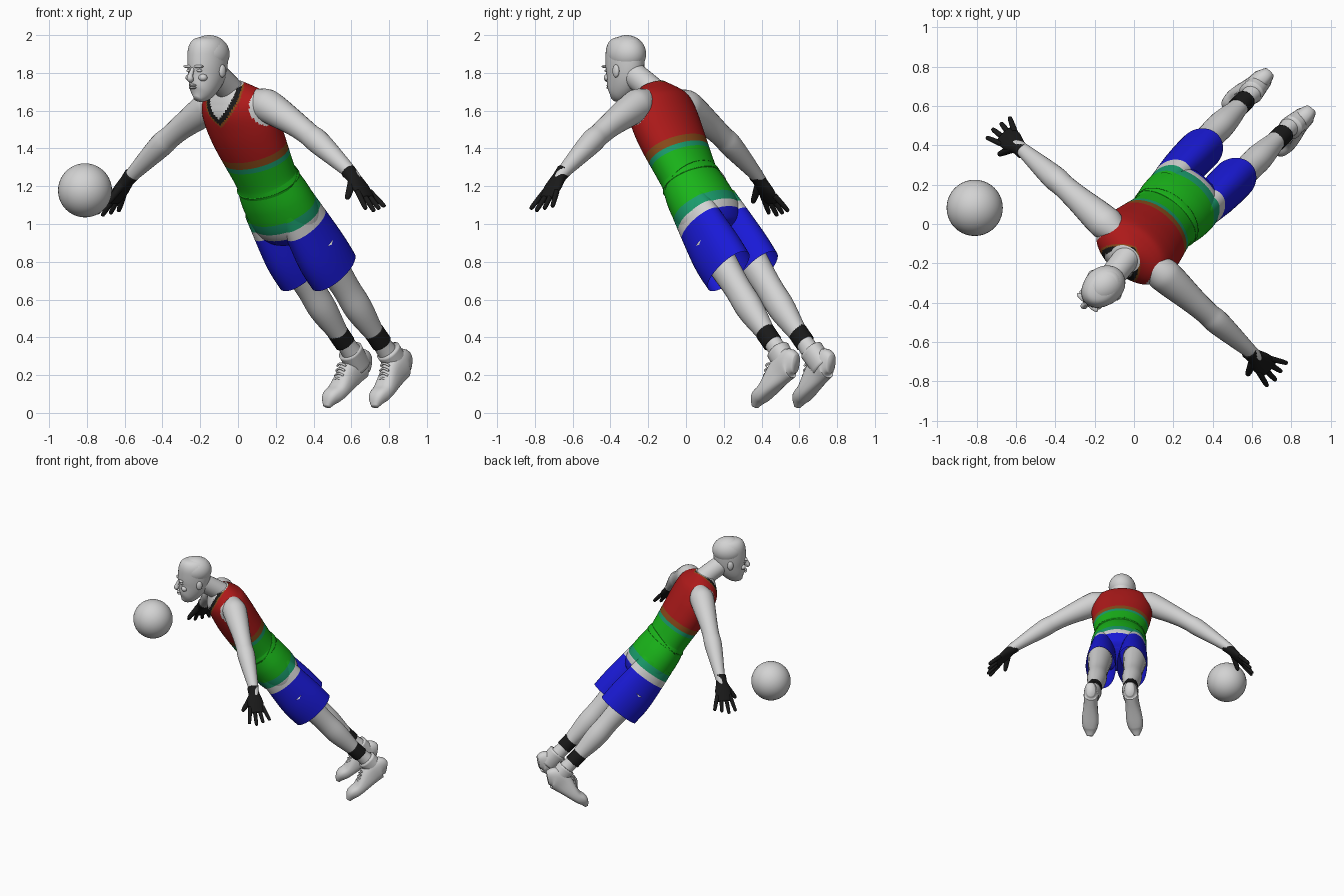
import bpy, bmesh, math
from mathutils import Vector, Matrix

if "Cube" in bpy.data.objects:
    bpy.data.objects.remove(bpy.data.objects["Cube"])

# Body frame: lateral (left), backward and up, placed in the world
BODY = Matrix(((.748, .704, 0, -.01), (-.663, .711, 0, -.135), (0, 0, 1, 0), (0, 0, 0, 1)))
LATERAL, BACK = Vector((1, 0, 0)), Vector((0, 1, 0))
HEAD_SIDE = .025

COLOURS = {"grey": (.65, .65, .65), "black": (.01, .01, .01), "red": (.42, .01, .01),
           "brown": (.25, .07, .01), "green": (.01, .46, .01),
           "teal": (.01, .33, .15), "blue": (.01, .01, .68)}
NAMES = list(COLOURS)
MATERIALS = []
for colour_name, rgb in COLOURS.items():
    material = bpy.data.materials.new(colour_name)
    material.use_nodes = True
    material.diffuse_color = (*rgb, 1)
    material.node_tree.nodes["Principled BSDF"].inputs["Base Color"].default_value = (*rgb, 1)
    MATERIALS.append(material)


def finish(bm, name, matrix):
    bmesh.ops.recalc_face_normals(bm, faces=bm.faces)
    for face in bm.faces:
        face.smooth = True
    mesh = bpy.data.meshes.new(name)
    bm.to_mesh(mesh)
    bm.free()
    mesh.transform(matrix)
    for material in MATERIALS:
        mesh.materials.append(material)
    bpy.context.collection.objects.link(bpy.data.objects.new(name, mesh))


def spline(rows, steps):
    """Smooth curve through rows of numbers."""
    curve = []
    for i in range(len(rows) - 1):
        before, after = rows[max(i - 1, 0)], rows[min(i + 2, len(rows) - 1)]
        for k in range(steps):
            t = k / steps
            curve.append([b + t / 2 * (c - a + t * (2*a - 5*b + 4*c - d + t * (3*(b - c) + d - a)))
                          for a, b, c, d in zip(before, rows[i], rows[i + 1], after)])
    return curve + [list(rows[-1])]


def loft(name, rows, paint, across=LATERAL, steps=6, sides=24, power=1, capped=True):
    """Tube through rows of (side, back, up, half width, half depth)."""
    rows = spline(rows, steps)
    points = [Vector(row[:3]) for row in rows]
    bm = bmesh.new()
    rings = []
    for i, row in enumerate(rows):
        tangent = (points[min(i + 1, len(points) - 1)] - points[max(i - 1, 0)]).normalized()
        wide = (across - tangent * tangent.dot(across)).normalized()
        deep = tangent.cross(wide)
        ring = []
        for k in range(sides):
            angle = k * math.tau / sides
            x, y = (math.copysign(abs(v) ** power, v) for v in (math.cos(angle), math.sin(angle)))
            ring.append(bm.verts.new(points[i] + wide * x * row[3] + deep * y * row[4]))
        rings.append(ring)

    def add_face(verts, level):
        face = bm.faces.new(verts)
        colour = paint if isinstance(paint, str) else paint(level, face.calc_center_median())
        face.material_index = NAMES.index(colour)

    for i, (low, high) in enumerate(zip(rings, rings[1:])):
        for k in range(sides):
            add_face((low[k - 1], low[k], high[k], high[k - 1]), (rows[i][2] + rows[i + 1][2]) / 2)
    if capped:
        add_face(rings[0], rows[0][2])
        add_face(rings[-1], rows[-1][2])
    finish(bm, name, BODY)


def ellipsoid(name, centre, size, matrix=BODY):
    bm = bmesh.new()
    bmesh.ops.create_uvsphere(bm, u_segments=40, v_segments=20, radius=1)
    finish(bm, name, matrix @ Matrix.Translation(centre) @ Matrix.Diagonal((*size, 1)))


def spine(z):
    """Backward position of the leaning body at a height."""
    return 1.42 - 1.25 * z + .23 * z * z - max(0, .7 - z) / 10


def along_body(side, rows):
    return [(side, spine(z), z, width, depth) for z, width, depth in rows]


def stripes(level, bands, lowest):
    return next((colour for limit, colour in bands if level > limit), lowest)


# Sleeveless top: V collar, armholes and hem stripes by rule
def top_paint(level, centre):
    collar = centre.z - 1.08 * abs(centre.x) - 1.7 * centre.y
    shoulder = Vector((abs(centre.x) - .225, centre.y, centre.z - 1.62))
    if collar > 1.7:
        return stripes(collar, ((1.77, "grey"), (1.72, "black")), "brown")
    if shoulder.length < .1:
        return "grey"
    return stripes(level, ((1.4, "red"), (1.36, "brown"), (1.34, "teal")), "green")


# Shorts: hips and open legs share their stripes
def shorts_paint(level, centre):
    return stripes(level, ((1.085, "green"), (1.04, "teal"), (1, "grey")), "blue")


loft("tank_top", along_body(.005, [(1.73, .08, .07), (1.68, .18, .11), (1.63, .21, .14), (1.55, .22, .15),
                                   (1.44, .21, .15), (1.25, .18, .14), (1.22, .19, .15)]),
     top_paint, steps=18, sides=96)
loft("shorts_hips", along_body(.005, [(1.27, .17, .13), (1.24, .18, .14), (1.14, .2, .16),
                                      (1.03, .2, .16), (.96, .17, .12), (.94, .1, .06)]),
     shorts_paint, steps=12, sides=64)


def build_leg(tag, side):
    loft(tag + "_shorts_leg", along_body(side * .113, [(1.1, .08, .13), (.87, .105, .16), (.75, .108, .16)]),
         shorts_paint, steps=25, sides=40, capped=False)
    limb = [(.9, .09), (.68, .07), (.55, .07), (.4, .046), (.31, .05)]
    loft(tag + "_leg", along_body(side * .127, [(z, r, r * 1.1) for z, r in limb]), "grey")
    loft(tag + "_ankle_band", along_body(side * .13, [(z, .052, .056) for z in (.43, .4, .37)]), "black")

    # Shoe: lofted from toe to heel along a sloping sole
    toe, forward, up = Vector((.17, .87, .02)), Vector((-.08, .83, .55)), Vector((0, -.55, .83))
    profile = [(0, .03, .02), (.05, .08, .05), (.12, .09, .06), (.24, .15, .05),
               (.32, .16, .05), (.36, .1, .03)]
    shoe = []
    for distance, height, width in profile:
        x, y, z = toe + forward * distance + up * height / 2
        shoe.append((side * x, y, z, width, height / 2))
    loft(tag + "_shoe", shoe, "grey", power=.8)
    loft(tag + "_shoe_collar", [(side * .14, 1.08, .24, .05, .065), (side * .134, 1, .33, .06, .067)],
         "grey", power=.9)

    # Laces over the tongue
    for i in range(4):
        middle = toe + forward * (.14 + i * .02) + up * (.105 + i * .018)
        lace = []
        for offset in (-1, 0, 1):
            x, y, z = middle + LATERAL * offset * .03 - up * abs(offset) * .015
            lace.append((side * x, y, z, .006, .006))
        loft("%s_lace_%d" % (tag, i), lace, "grey", across=BACK, sides=8)


def build_arm(tag, side, reach, drop):
    def on_arm(s, back, width, depth):
        z = 1.7 - .3 * s - .3 * s * s - max(0, s - .8) / 4
        return (side * reach * s, back, z - drop * s, width, depth)

    limb = [(.1, .05), (.18, .084), (.25, .084), (.4, .067), (.5, .06), (.58, .062), (.79, .036), (.84, .03)]
    loft(tag + "_arm", [on_arm(s, .015, r, r) for s, r in limb], "grey", across=BACK)

    # Gloved hand: palm with cuff, fanned fingers and thumb
    palm = [(.785, .04, .04), (.82, .04, .034), (.87, .058, .026), (.92, .05, .015)]
    loft(tag + "_glove", [on_arm(s, .01, w, d) for s, w, d in palm], "black", across=BACK)
    for i in range(4):
        root = i * .03 - .033
        length = .09 - .01 * abs(i - 1)
        finger = [on_arm(.89 + length * t, root + t * (i * .02 - .025), r, r)
                  for t, r in ((0, .015), (.6, .014), (1, .011), (1.05, .004))]
        loft("%s_finger_%d" % (tag, i), finger, "black", across=BACK, sides=10)
    x, y, z, *_ = on_arm(.835, -.01, 0, 0)
    thumb = [(x + side * t * .03, y - t * .075, z - t * .1, r, r)
             for t, r in ((0, .024), (.5, .019), (.9, .014), (1, .005))]
    loft(tag + "_thumb", thumb, "black", across=BACK, sides=12)


def build_face_half(tag, side):
    ellipsoid(tag + "_ear", (HEAD_SIDE + side * .09, -.225, 1.81), (.014, .022, .034))
    ellipsoid(tag + "_brow", (HEAD_SIDE + side * .037, -.348, 1.834), (.032, .014, .009))
    ellipsoid(tag + "_eye", (HEAD_SIDE + side * .036, -.341, 1.812), (.016, .012, .008))
    ellipsoid(tag + "_cheek", (HEAD_SIDE + side * .045, -.325, 1.775), (.025, .022, .02))


build_arm("left", 1, reach=1, drop=0)
build_arm("right", -1, reach=.955, drop=.025)
for tag, side in (("left", 1), ("right", -1)):
    build_leg(tag, side)
    build_face_half(tag, side)

# Neck, head and facial features
loft("neck", [(0, 0, 1.66, .08, .08), (.01, -.07, 1.72, .068, .07), (HEAD_SIDE, -.21, 1.81, .065, .07)], "grey")
skull = [(1.66, -.32, .02, .02), (1.7, -.29, .06, .07), (1.79, -.25, .085, .11), (1.88, -.24, .093, .118),
         (1.94, -.24, .088, .11), (1.98, -.24, .06, .08), (1.995, -.24, .005, .005)]
loft("head", [(HEAD_SIDE, back, z, w, d) for z, back, w, d in skull], "grey", sides=32)
ellipsoid("short_hair", (HEAD_SIDE, -.23, 1.9), (.098, .115, .1))
bridge = [(1.825, -.352, .009), (1.79, -.368, .013), (1.77, -.372, .018), (1.758, -.36, .012)]
loft("nose", [(HEAD_SIDE, back, z, r, r) for z, back, r in bridge], "grey", sides=14)
for lip, z in (("upper_lip", 1.734), ("lower_lip", 1.721)):
    ellipsoid(lip, (HEAD_SIDE, -.354, z), (.024, .012, .007))

# Ball
ellipsoid("ball", (-.81, .082, 1.178), (.143, .143, .143), Matrix.Identity(4))
